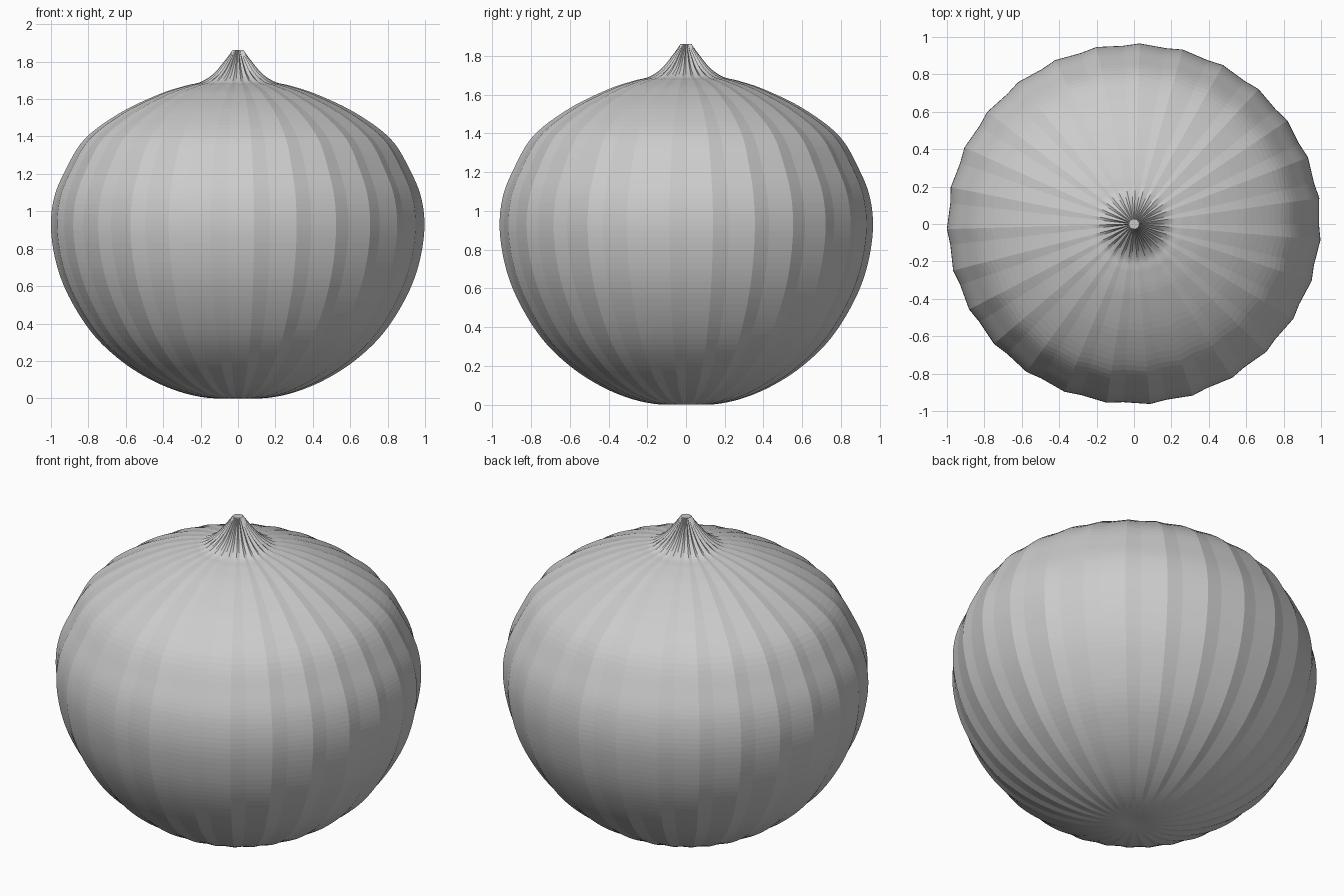
import bpy
import bmesh
from math import cos, sin, pi
from mathutils import Vector

cube = bpy.data.objects.get("Cube")
if cube:
    bpy.data.objects.remove(cube, do_unlink=True)

LOBES = 27        # pleats around the bulb
STEPS = 6         # rings between profile points
SQUASH = 0.965    # depth relative to width
PLEAT = 0.012     # depth of each pleat

# Outline from the root to the tip: radius, height
PROFILE = [Vector(p) for p in (
    (0.02, 0.008), (0.15, 0.005), (0.3, 0.035), (0.46, 0.1), (0.62, 0.2),
    (0.77, 0.34), (0.89, 0.52), (0.965, 0.7), (1, 0.9), (0.985, 1.07),
    (0.925, 1.22), (0.82, 1.39), (0.63, 1.53), (0.42, 1.63), (0.28, 1.675),
    (0.2, 1.695), (0.13, 1.74), (0.07, 1.81), (0.04, 1.85), (0.03, 1.865))]


def smooth_path(points, steps):
    """Curve that passes through every point."""
    ends = [points[0]] + points + [points[-1]]
    path = []
    for a, b, c, d in zip(ends, ends[1:], ends[2:], ends[3:]):
        for i in range(steps):
            t = i / steps
            path.append(0.5 * (2 * b + (c - a) * t
                               + (2 * a - 5 * b + 4 * c - d) * t * t
                               + (3 * b - a - 3 * c + d) * t ** 3))
    return path + [points[-1]]


def pleated_ring(bm, radius, height):
    """Ring of wide skin panels joined by narrow steps."""
    depth = min(PLEAT, radius * 0.14)
    ring = []
    for lobe in range(LOBES):
        for part, r in ((0, radius - depth), (0.62, radius)):
            angle = 2 * pi * (lobe + part) / LOBES
            ring.append(bm.verts.new((r * cos(angle), r * sin(angle) * SQUASH, height)))
    return ring


# Bulb skin with its pinched neck
bm = bmesh.new()
rings = [pleated_ring(bm, r, z) for r, z in smooth_path(PROFILE, STEPS)]
for low, high in zip(rings, rings[1:]):
    for i in range(len(low)):
        j = (i + 1) % len(low)
        bm.faces.new((low[i], low[j], high[j], high[i]))

# Root dimple and tip cap
bm.faces.new(rings[0][::-1])
bm.faces.new(rings[-1])
lowest = min(v.co.z for v in bm.verts)
bmesh.ops.translate(bm, verts=bm.verts, vec=(0, 0, -lowest))
bmesh.ops.recalc_face_normals(bm, faces=bm.faces)
mesh = bpy.data.meshes.new("onion_bulb")
bm.to_mesh(mesh)
bm.free()
bulb = bpy.data.objects.new("onion_bulb", mesh)
bpy.context.collection.objects.link(bulb)

# Plain grey skin
skin = bpy.data.materials.new("grey_skin")
skin.use_nodes = True
colour = (0.6, 0.6, 0.6, 1)
skin.diffuse_color = colour
skin.node_tree.nodes["Principled BSDF"].inputs["Base Color"].default_value = colour
mesh.materials.append(skin)
